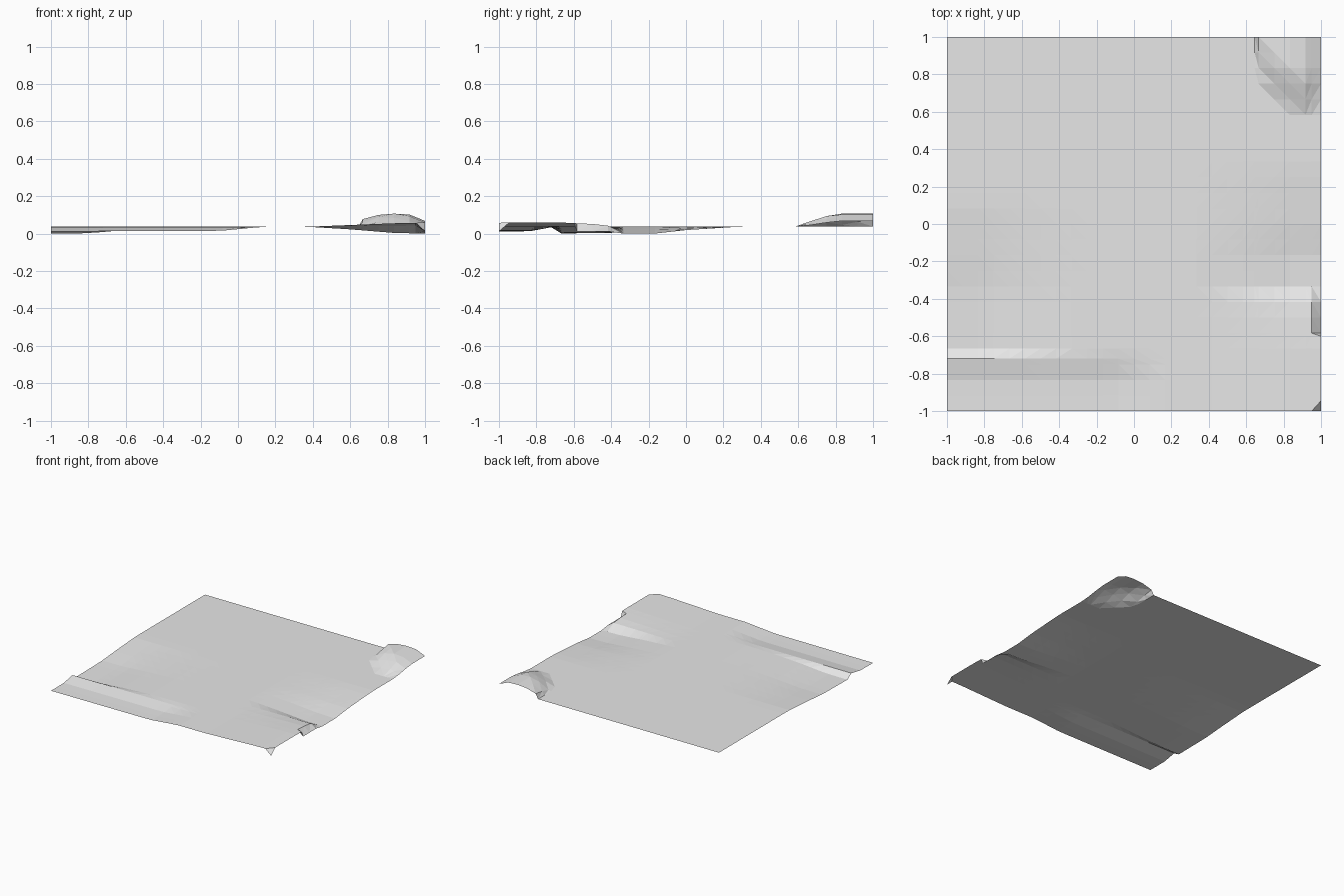
import bpy, bmesh

if "Cube" in bpy.data.objects:
    bpy.data.objects.remove(bpy.data.objects["Cube"])

BASE = 0.038


def ramp(v, *pts):
    """Piecewise linear profile through (position, value) pairs."""
    if v <= pts[0][0]:
        return pts[0][1]
    for (a, p), (b, q) in zip(pts, pts[1:]):
        if v <= b:
            return p + (q - p) * (v - a) / (b - a)
    return pts[-1][1]


def height(x, y):
    z = BASE
    # front-left shelf, sunk towards the front edge, and the hollow behind its lip
    shelf = ramp(y, (-1, .026), (-.84, .026), (-.72, .004), (-.667, 0))
    z -= shelf * ramp(x, (-1, 1), (-.1, .9), (.15, 0))
    hollow = ramp(y, (-.72, 0), (-.667, .037), (-.35, .033), (-.17, .018), (.1, 0))
    z -= hollow * ramp(x, (-1, 1), (-.8, .97), (-.6, .5), (-.35, .12), (-.1, 0))
    # front-right rise
    rise = ramp(y, (-.65, 1), (-.417, .5), (-.333, 0))
    z += rise * ramp(x, (.4, 0), (.6, .008), (.85, .018), (1, .021))
    # right-hand basin behind the rise
    basin = ramp(y, (-.43, 0), (-.34, 1), (-.17, 1), (0, .5), (.3, 0))
    z -= basin * ramp(x, (.35, 0), (.6, .015), (.83, .034), (1, .038))
    # notch in the right edge and dropped front-right corner
    if x > .99 and -.6 < y < -.35:
        z = .012
    if x > .99 and y < -.99:
        z = .012
    # back-right mound, open at the back edge
    start = ramp(x, (.65, .82), (.75, .68), (.9, .58), (1, .62))
    crest = ramp(x, (.645, 0), (.667, .04), (.75, .062), (.833, .069), (.917, .064), (1, .03))
    z += crest * ramp(y, (start, 0), (start + .09, .5), (start + .19, 1))
    return max(z, 0)


# grid lines, with extra ones at the sharp steps
steps = [-1 + i / 12 for i in range(25)]
xs = sorted(steps + [.645, .95])
ys = sorted(steps + [-.72, -.945, -.6])

bm = bmesh.new()
rows = [[bm.verts.new((x, y, height(x, y))) for x in xs] for y in ys]
for r0, r1 in zip(rows, rows[1:]):
    for i in range(len(xs) - 1):
        bm.faces.new((r0[i], r0[i + 1], r1[i + 1], r1[i]))
bmesh.ops.triangulate(bm, faces=bm.faces[:])

mesh = bpy.data.meshes.new("terrain")
bm.to_mesh(mesh)
bm.free()

grey = bpy.data.materials.new("light grey")
grey.diffuse_color = (.8, .8, .8, 1)
grey.use_nodes = True
grey.node_tree.nodes["Principled BSDF"].inputs["Base Color"].default_value = grey.diffuse_color
mesh.materials.append(grey)
bpy.context.collection.objects.link(bpy.data.objects.new("terrain", mesh))
